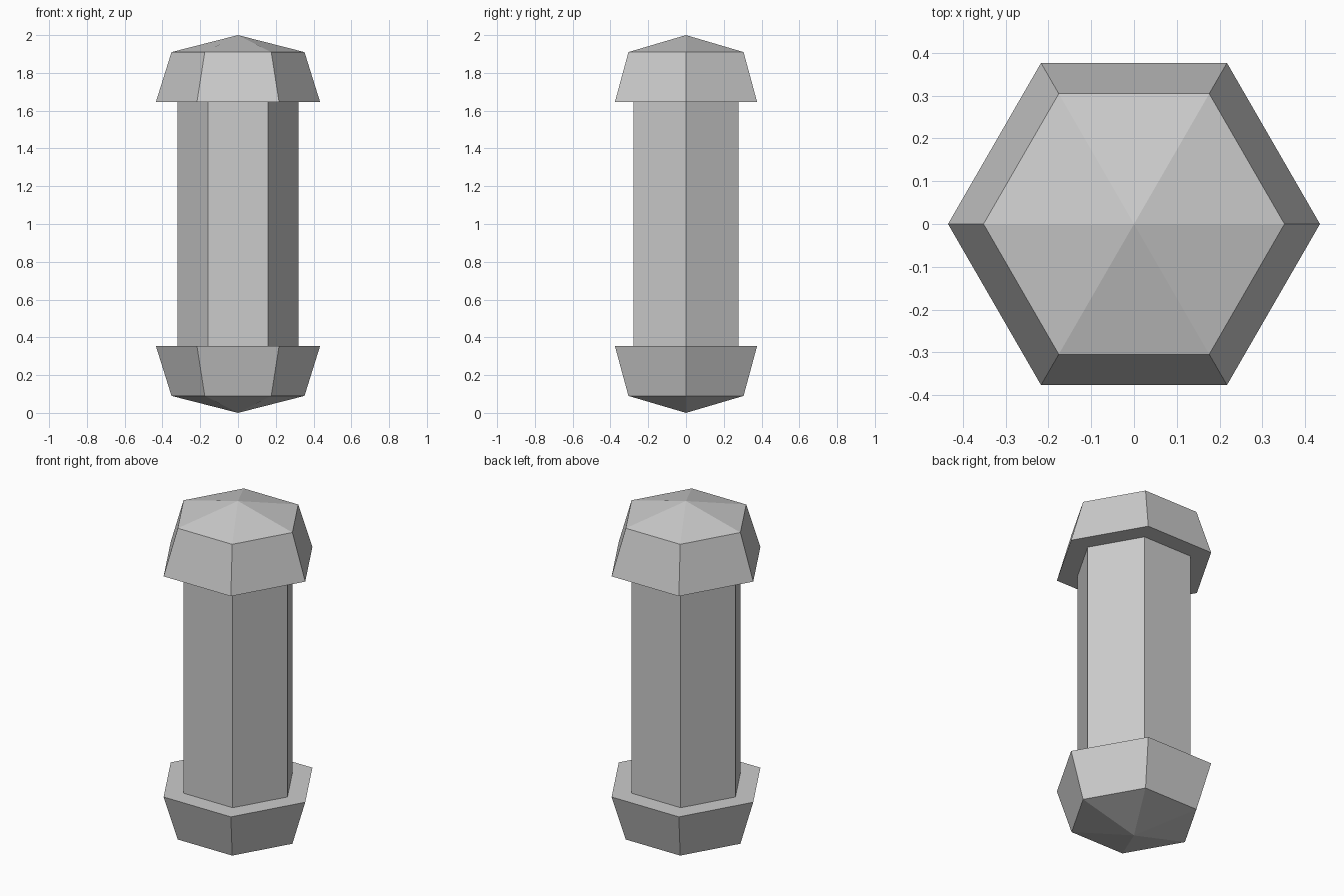
import bpy, bmesh
from math import cos, sin, pi

if "Cube" in bpy.data.objects:
    bpy.data.objects.remove(bpy.data.objects["Cube"])

SIDES = 6


def hex_lathe(name, profile):
    """Solid six-sided lathe from (radius, z) points listed bottom to top."""
    bm = bmesh.new()
    rings = []
    for r, z in profile:
        n = SIDES if r > 0 else 1
        rings.append([bm.verts.new((r * cos(2 * pi * i / SIDES), r * sin(2 * pi * i / SIDES), z))
                      for i in range(n)])
    for low, high in zip(rings, rings[1:]):
        for i in range(SIDES):
            j = (i + 1) % SIDES
            corners = [low[i % len(low)], low[j % len(low)], high[j % len(high)], high[i % len(high)]]
            bm.faces.new(list(dict.fromkeys(corners)))
    for ring in (rings[0], rings[-1]):
        if len(ring) > 1:
            bm.faces.new(ring)
    bmesh.ops.recalc_face_normals(bm, faces=bm.faces)
    mesh = bpy.data.meshes.new(name)
    bm.to_mesh(mesh)
    bm.free()
    obj = bpy.data.objects.new(name, mesh)
    bpy.context.collection.objects.link(obj)
    return obj


# Central hexagonal shaft
hex_lathe("shaft", [(0.32, 0.355), (0.32, 1.645)])

# Tapered pointed end caps, mirrored about mid height
cap = [(0.435, 1.645), (0.352, 1.91), (0, 2.0)]
hex_lathe("top_cap", cap)
hex_lathe("bottom_cap", [(r, 2 - z) for r, z in reversed(cap)])
